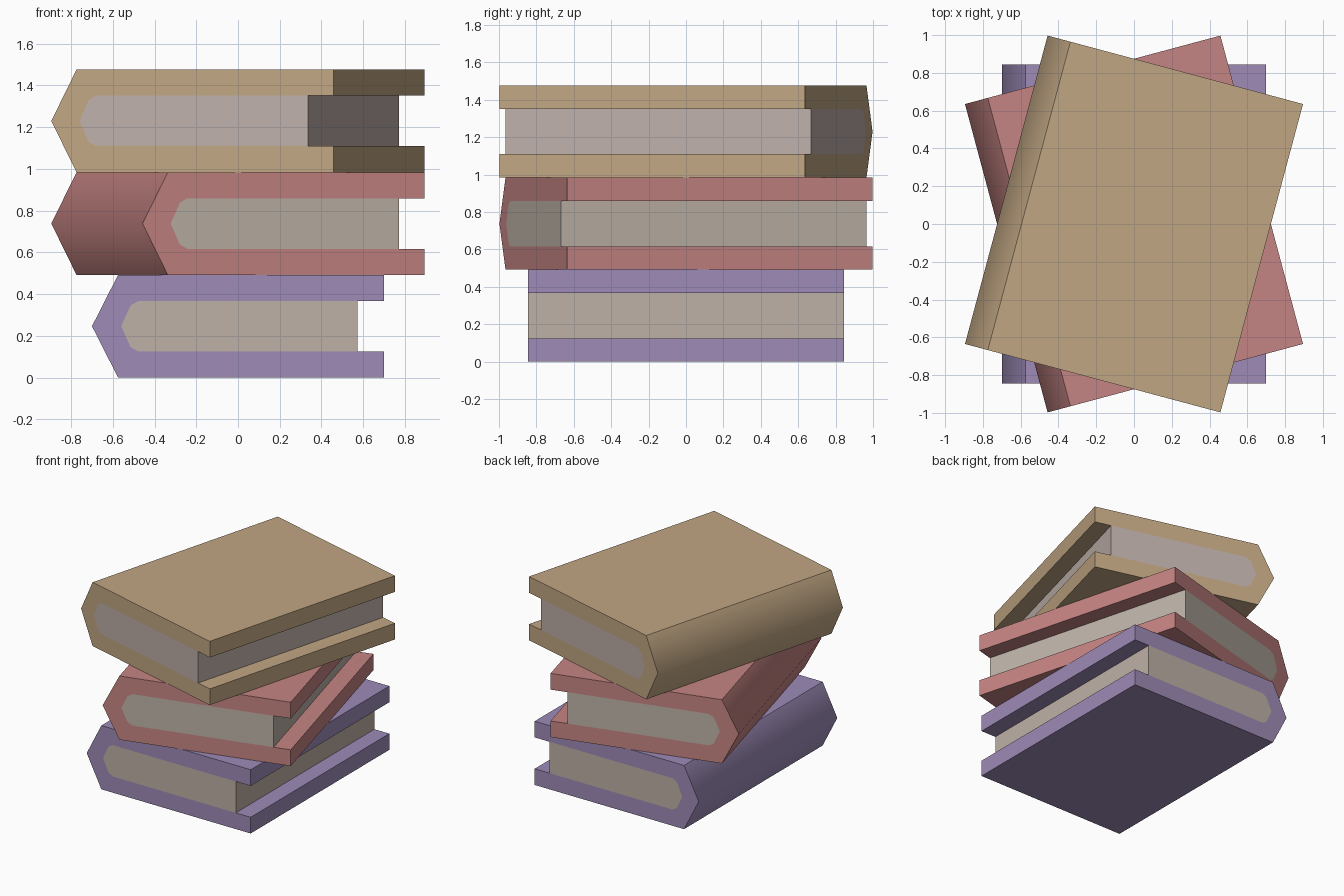
import bpy, bmesh, math

cube = bpy.data.objects.get("Cube")
if cube:
    bpy.data.objects.remove(cube, do_unlink=True)

HEIGHT = 0.492       # thickness of one book
MID = HEIGHT / 2
HALF_LENGTH = 0.845
PAGE_HALF = 0.121    # half thickness of the page block


def material(name, rgb):
    """Flat material from 0-255 display values, converted to linear."""
    colour = [((c / 255 + 0.055) / 1.055) ** 2.4 for c in rgb] + [1.0]
    mat = bpy.data.materials.new(name)
    mat.use_nodes = True
    mat.diffuse_color = colour
    bsdf = next(n for n in mat.node_tree.nodes if n.type == 'BSDF_PRINCIPLED')
    bsdf.inputs["Base Color"].default_value = colour
    return mat


def extrude_profile(name, profile, mat, z, angle):
    """Sweep an xz outline along the length of the book."""
    bm = bmesh.new()
    face = bm.faces.new([bm.verts.new((x, -HALF_LENGTH, MID + h)) for x, h in profile])
    swept = bmesh.ops.extrude_face_region(bm, geom=[face])["geom"]
    verts = [v for v in swept if isinstance(v, bmesh.types.BMVert)]
    bmesh.ops.translate(bm, verts=verts, vec=(0, 2 * HALF_LENGTH, 0))
    bmesh.ops.recalc_face_normals(bm, faces=bm.faces)
    mesh = bpy.data.meshes.new(name)
    bm.to_mesh(mesh)
    bm.free()
    mesh.materials.append(mat)
    obj = bpy.data.objects.new(name, mesh)
    bpy.context.collection.objects.link(obj)
    obj.location.z = z
    obj.rotation_euler.z = math.radians(angle)
    return obj


# Page block outline: upper half mirrored around the pointed spine side
upper = [(0.573, PAGE_HALF), (-0.478, PAGE_HALF), (-0.515, 0.1)]
lower = [(x, -h) for x, h in reversed(upper)]
pages = upper + [(-0.56, 0)] + lower

# Cover outline: outer shell with pointed spine, then back along the pages
outer = [(0.7, PAGE_HALF), (0.7, MID), (-0.575, MID), (-0.7, 0),
         (-0.575, -MID), (0.7, -MID), (0.7, -PAGE_HALF)]
cover = outer + list(reversed(pages[1:-1]))

# Stack of three books, alternate ones turned
books = [
    ("bottom", 0, "lilac", (157, 139, 183), "warm_paper", (190, 177, 166)),
    ("middle", 15, "dusty_red", (197, 132, 131), "grey_paper", (190, 179, 168)),
    ("top", -15, "tan", (193, 166, 131), "pink_paper", (190, 176, 170)),
]
for i, (place, angle, cover_name, cover_rgb, page_name, page_rgb) in enumerate(books):
    z = i * HEIGHT
    shell = extrude_profile(place + "_book_cover", cover,
                            material(cover_name, cover_rgb), z, angle)
    extrude_profile(place + "_book_pages", pages,
                    material(page_name, page_rgb), z, angle)
    # Round the shading over the spine only
    bpy.ops.object.select_all(action='DESELECT')
    shell.select_set(True)
    bpy.context.view_layer.objects.active = shell
    bpy.ops.object.shade_smooth_by_angle(angle=math.radians(58))
